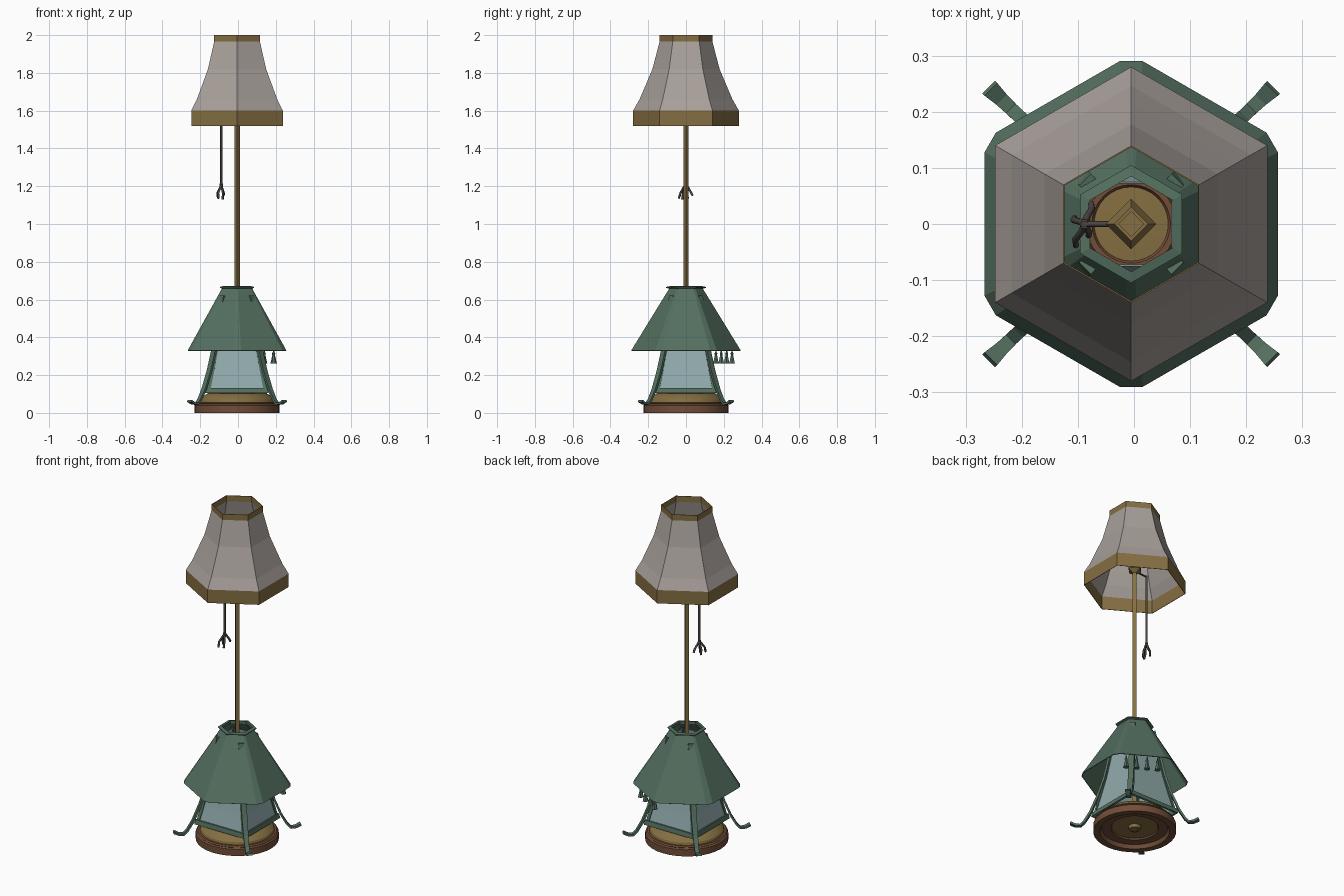
import bpy, bmesh, math
from mathutils import Vector

if "Cube" in bpy.data.objects:
    bpy.data.objects.remove(bpy.data.objects["Cube"])

OX = -0.005  # lamp axis sits slightly left of centre


def mat(name, rgb):
    m = bpy.data.materials.new(name)
    m.diffuse_color = (*rgb, 1)
    m.use_nodes = True
    m.node_tree.nodes["Principled BSDF"].inputs["Base Color"].default_value = m.diffuse_color
    return m


GOLD = mat("antique_gold", (0.235, 0.158, 0.054))
FABRIC = mat("grey_fabric", (0.39, 0.35, 0.325))
GREEN = mat("green_metal", (0.088, 0.160, 0.116))
WOOD = mat("brown_wood", (0.165, 0.075, 0.038))
GLASS = mat("pale_glass", (0.29, 0.41, 0.42))
CORD = mat("dark_cord", (0.07, 0.061, 0.056))


def finish(name, bm, mats, smooth=False, thick=0):
    bmesh.ops.recalc_face_normals(bm, faces=bm.faces)
    me = bpy.data.meshes.new(name)
    bm.to_mesh(me)
    bm.free()
    for m in mats:
        me.materials.append(m)
    ob = bpy.data.objects.new(name, me)
    bpy.context.collection.objects.link(ob)
    if thick:
        s = ob.modifiers.new("thickness", "SOLIDIFY")
        s.thickness = thick
        s.offset = -1
    if smooth:
        bpy.ops.object.select_all(action="DESELECT")
        ob.select_set(True)
        bpy.context.view_layer.objects.active = ob
        bpy.ops.object.shade_smooth_by_angle(angle=math.radians(30))
    return ob


def ngon(n, phase=0.0):
    return [(math.cos(phase + 2 * math.pi * i / n), math.sin(phase + 2 * math.pi * i / n)) for i in range(n)]


def loft(name, shape, profile, mats, seg_mats=None, at=(0, 0), caps=False, smooth=False, thick=0):
    """Scale a unit outline along a (radius, height) profile."""
    bm = bmesh.new()
    rings = [[bm.verts.new((OX + at[0] + r * x, at[1] + r * y, z)) for x, y in shape] for r, z in profile]
    n = len(shape)
    for k in range(len(rings) - 1):
        for i in range(n):
            j = (i + 1) % n
            f = bm.faces.new((rings[k][i], rings[k][j], rings[k + 1][j], rings[k + 1][i]))
            f.material_index = seg_mats[k] if seg_mats else 0
    if caps:
        for ring, k in ((rings[0], 0), (rings[-1], -1)):
            bm.faces.new(ring).material_index = seg_mats[k] if seg_mats else 0
    return finish(name, bm, mats, smooth, thick)


def sweep(name, path, side, width, depth, m):
    """Rectangular bar along a path; side is the fixed width direction."""
    bm = bmesh.new()
    pts = [Vector(p) for p in path]
    side = Vector(side).normalized()
    rings = []
    for i, p in enumerate(pts):
        t = (pts[min(i + 1, len(pts) - 1)] - pts[max(i - 1, 0)]).normalized()
        nrm = t.cross(side).normalized()
        w = width[i] if isinstance(width, list) else width
        rings.append([bm.verts.new(p + side * (a * w / 2) + nrm * (b * depth / 2))
                      for a, b in ((-1, -1), (1, -1), (1, 1), (-1, 1))])
    for a, b in zip(rings, rings[1:]):
        for i in range(4):
            j = (i + 1) % 4
            bm.faces.new((a[i], a[j], b[j], b[i]))
    bm.faces.new(rings[0])
    bm.faces.new(rings[-1])
    return finish(name, bm, [m])


def tube(name, pts, radius, m):
    cu = bpy.data.curves.new(name, "CURVE")
    cu.dimensions = "3D"
    cu.bevel_depth = radius
    cu.bevel_resolution = 1
    cu.use_fill_caps = True
    sp = cu.splines.new("POLY")
    sp.points.add(len(pts) - 1)
    for p, co in zip(sp.points, pts):
        p.co = (*co, 1)
    cu.materials.append(m)
    ob = bpy.data.objects.new(name, cu)
    bpy.context.collection.objects.link(ob)


ROUND = ngon(32)
HEX = ngon(6, math.pi / 2)
SQUARE = ngon(4)

# Base: turned wooden foot with hollow underside, gold dome on top
loft("wooden_base", ROUND,
     [(0.015, 0.012), (0.03, 0.012), (0.035, 0.03), (0.125, 0.03), (0.13, 0.022), (0.18, 0.022), (0.19, 0.0),
      (0.226, 0.0), (0.226, 0.04), (0.218, 0.046), (0.222, 0.05), (0.215, 0.056), (0.19, 0.056)],
     [WOOD, GOLD], [1, 1, 1, 0, 0] + [0] * 7, smooth=True)
loft("gold_dome", ROUND,
     [(0.205, 0.05), (0.2, 0.07), (0.18, 0.09), (0.15, 0.105), (0.085, 0.112), (0.08, 0.122),
      (0.07, 0.122), (0.066, 0.115), (0.01, 0.118)],
     [GOLD, WOOD], [0, 0, 0, 0, 1, 1, 1, 0], smooth=True)
loft("base_hub", ROUND, [(0.015, 0.005), (0.015, 0.03)], [GOLD], caps=True)

# Pole: square section set diagonally, with a stepped socket inside the shade
loft("pole", SQUARE, [(0.0145, 0.11), (0.0145, 1.64)], [GOLD], caps=True)
loft("lamp_socket", SQUARE, [(0.014, 1.62), (0.045, 1.64), (0.045, 1.66), (0.03, 1.69), (0.022, 1.69), (0.022, 1.68)],
     [GOLD], caps=True)

# Lantern: four glass panes with green rails and curved corner legs
corner = [(0.16, 0.105), (0.137, 0.22), (0.115, 0.34), (0.075, 0.62)]
SQ45 = [(math.copysign(1, x), math.copysign(1, y)) for x, y in ngon(4, math.pi / 4)]
loft("lantern_glass", SQ45, corner, [GLASS], thick=0.004)
loft("lantern_rail", SQ45, [(0.155, 0.105), (0.168, 0.105), (0.163, 0.132), (0.150, 0.132), (0.155, 0.105)], [GREEN])
leg = [(0.078, 0.62), (0.12, 0.34), (0.147, 0.22), (0.175, 0.125), (0.198, 0.07), (0.213, 0.048), (0.232, 0.05), (0.252, 0.064)]
for i, (sx, sy) in enumerate(SQ45):
    sweep(f"lantern_leg_{i + 1}", [(OX + sx * d, sy * d * 0.96, z) for d, z in leg], (sx, -sy, 0),
          [0.03, 0.03, 0.03, 0.028, 0.024, 0.024, 0.026, 0.032], 0.012, GREEN)
    # slim frame strips beside each corner of the glass
    for k, (dx, dy) in enumerate(((1, 0), (0, 1))):
        sweep(f"glass_frame_{i + 1}_{k + 1}",
              [(OX + sx * (d - 0.008 * dx), sy * (d - 0.008 * dy), z) for d, z in corner],
              (dx, dy, 0), 0.016, 0.01, GREEN)

# Lower shade: six sides with clipped corners and a flared lip
clipped = []
for a in range(6):
    for d in (-0.07, 0.07):
        t = math.pi / 2 + a * math.pi / 3 + d
        clipped.append((math.cos(t), math.sin(t)))
loft("lower_shade", clipped, [(0.291, 0.33), (0.088, 0.66)], [GREEN], thick=0.004)
loft("lower_shade_lip", HEX, [(0.085, 0.655), (0.105, 0.662), (0.105, 0.667), (0.085, 0.671), (0.085, 0.655)], [GREEN])

# Tassels along one back edge of the lower shade
for i in range(4):
    f = 0.2 + 0.2 * i
    x, y = 0.252 * (1 - f), 0.142 + 0.142 * f
    loft(f"tassel_{i + 1}", ngon(6), [(0.004, 0.335), (0.004, 0.322), (0.009, 0.316), (0.007, 0.305), (0.017, 0.262)],
         [GREEN], at=(x - 0.008, y - 0.012), caps=True)

# Upper shade: bell-curved hexagon with gold bands
loft("upper_shade", HEX,
     [(0.280, 1.52), (0.280, 1.60), (0.246, 1.66), (0.216, 1.73), (0.178, 1.82), (0.157, 1.90), (0.140, 1.965), (0.140, 2.0)],
     [FABRIC, GOLD], [1, 0, 0, 0, 0, 0, 1], thick=0.003)

# Pull cord with frayed end
cx = -0.088
tube("pull_cord_arm", [(OX, 0, 1.635), (cx, 0, 1.63)], 0.005, CORD)
tube("pull_cord", [(cx, 0, 1.635), (cx, 0, 1.2)], 0.0065, CORD)
tube("cord_knot", [(cx, 0, 1.215), (cx, 0, 1.19)], 0.009, CORD)
for i, (dx, dy, bot) in enumerate(((0.013, 0.036, 1.15), (-0.017, -0.038, 1.135), (-0.02, 0.01, 1.135), (0.008, -0.02, 1.13))):
    tube(f"cord_strand_{i + 1}",
         [(cx, 0, 1.21), (cx + dx * 0.3, dy * 0.35, 1.192), (cx + dx, dy * 0.75, 1.165), (cx + dx * 0.9, dy, bot)],
         0.006, CORD)
